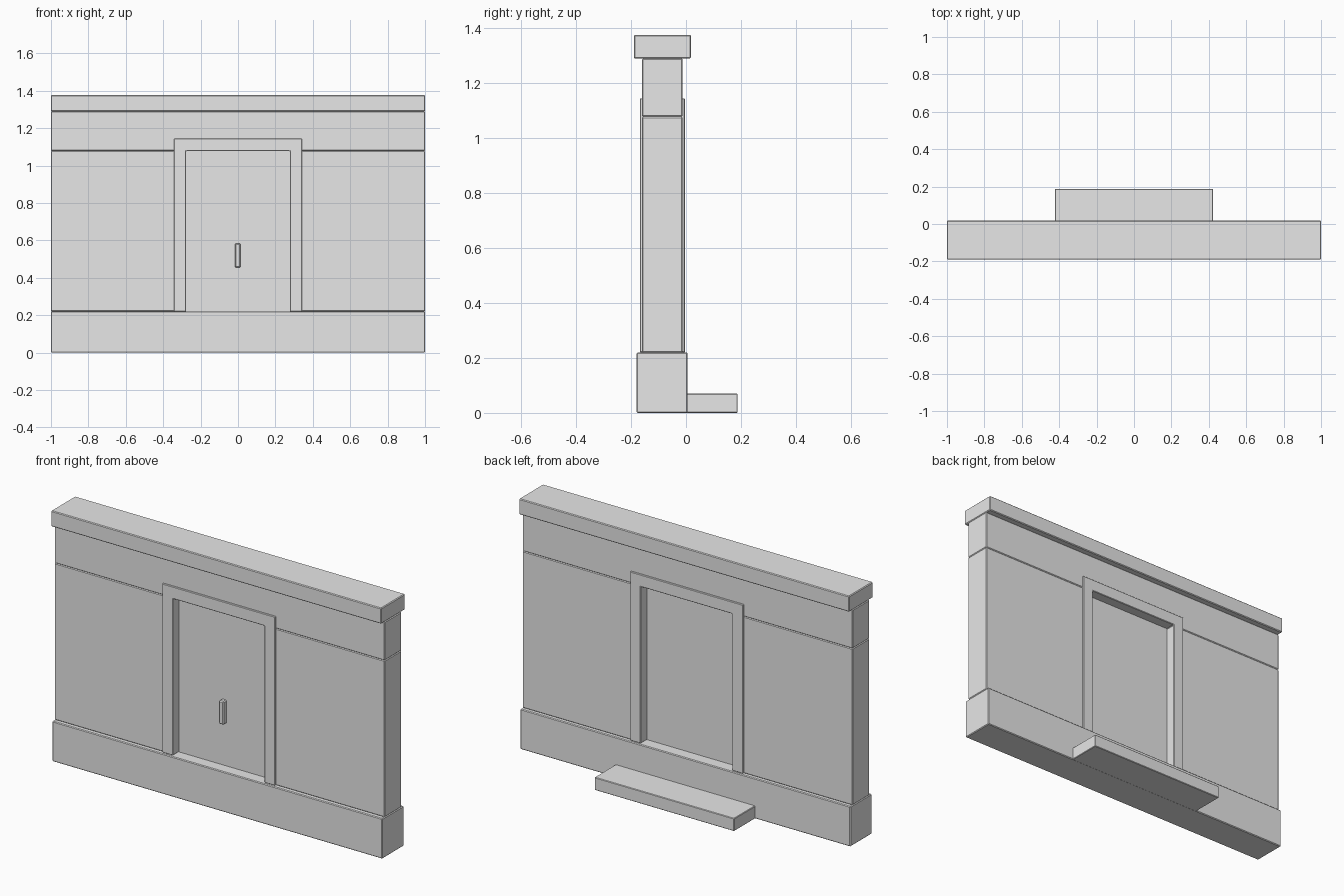
import bpy
import bmesh

cube = bpy.data.objects.get("Cube")
if cube:
    bpy.data.objects.remove(cube, do_unlink=True)

# Single plain grey material
grey = bpy.data.materials.new("plain grey")
grey.use_nodes = True
colour = (0.8, 0.8, 0.8, 1)
grey.diffuse_color = colour
grey.node_tree.nodes["Principled BSDF"].inputs["Base Color"].default_value = colour


def prism(name, outline, y0, y1, bevel=0.004):
    """Extrude a front (x, z) outline from y0 back to y1 and ease its edges."""
    bm = bmesh.new()
    face = bm.faces.new([bm.verts.new((x, y0, z)) for x, z in outline])
    result = bmesh.ops.extrude_face_region(bm, geom=[face])
    moved = [v for v in result["geom"] if isinstance(v, bmesh.types.BMVert)]
    bmesh.ops.translate(bm, verts=moved, vec=(0, y1 - y0, 0))
    bmesh.ops.recalc_face_normals(bm, faces=bm.faces)
    mesh = bpy.data.meshes.new(name)
    bm.to_mesh(mesh)
    bm.free()
    mesh.materials.append(grey)
    obj = bpy.data.objects.new(name, mesh)
    bpy.context.collection.objects.link(obj)
    if bevel:
        mod = obj.modifiers.new("eased edges", "BEVEL")
        mod.width = bevel
        mod.segments = 1
    return obj


def box(name, x0, x1, y0, y1, z0, z1, bevel=0.004):
    return prism(name, [(x0, z0), (x1, z0), (x1, z1), (x0, z1)], y0, y1, bevel)


BASE_TOP = 0.22
SEAM = 1.078
OPENING = 0.277
FRAME = 0.342
FRAME_TOP = 1.145

# Wall courses
box("base_course", -1, 1, -0.18, 0.006, 0, BASE_TOP)
for side, name in ((-1, "right_wall_panel"), (1, "left_wall_panel")):
    xs = sorted((side * 0.3, side))
    box(name, *xs, -0.16, -0.012, BASE_TOP, SEAM)
box("upper_wall", -1, 1, -0.16, -0.012, SEAM, 1.29)
box("cornice", -1, 1, -0.19, 0.018, 1.29, 1.376)

# Doorway: arch-shaped surround, recessed door and front pull handle
prism("door_frame", [
    (-FRAME, BASE_TOP), (-OPENING, BASE_TOP), (-OPENING, SEAM), (OPENING, SEAM),
    (OPENING, BASE_TOP), (FRAME, BASE_TOP), (FRAME, FRAME_TOP), (-FRAME, FRAME_TOP),
], -0.168, -0.004, 0.003)
box("door", -OPENING, OPENING, -0.115, -0.06, BASE_TOP, SEAM, 0)
box("door_handle", -0.016, 0.014, -0.145, -0.114, 0.455, 0.583, 0.005)

# Step at the back
box("back_step", -0.423, 0.423, 0, 0.188, 0, 0.07, 0.003)
